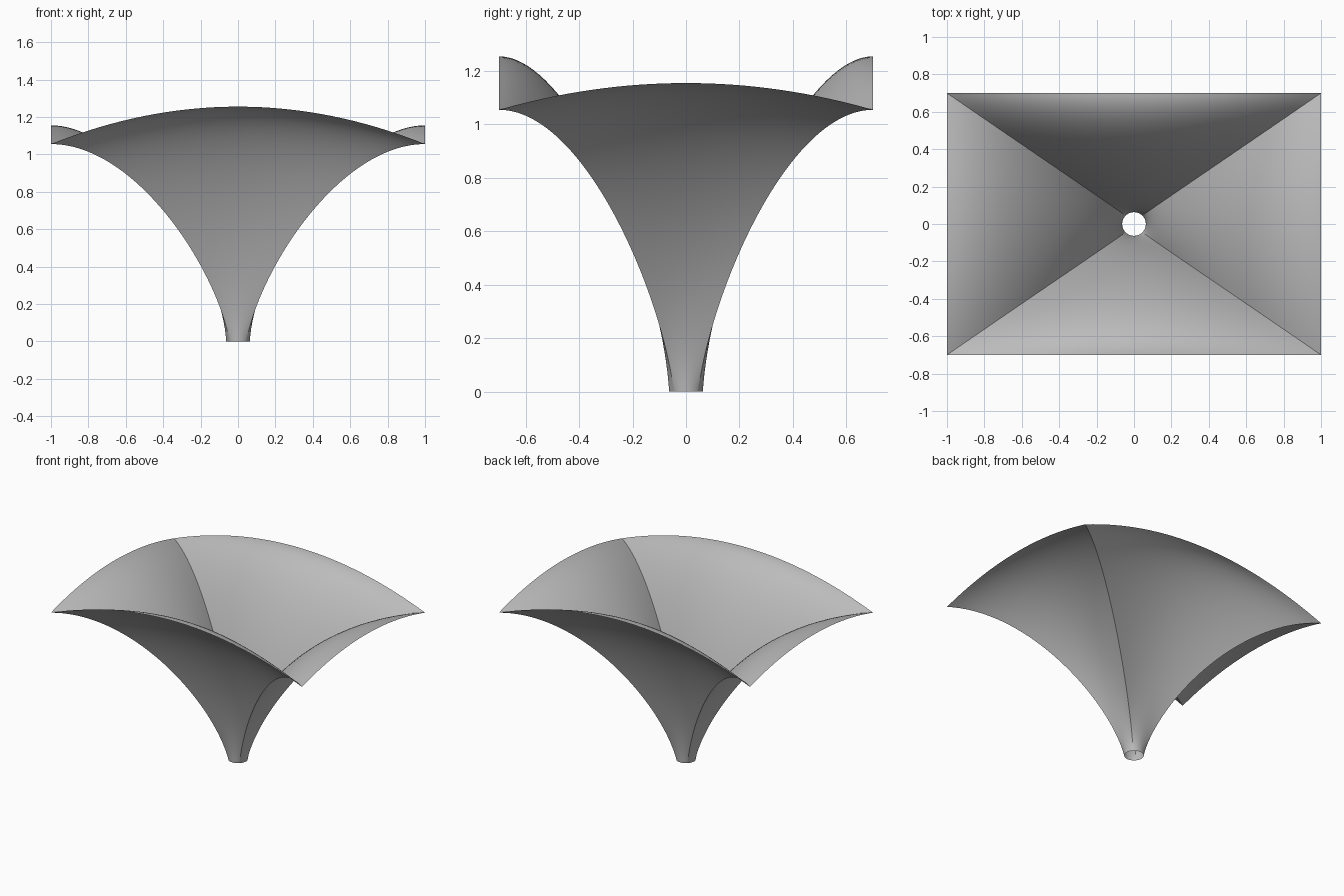
import bpy, bmesh, math
from mathutils import Vector

cube = bpy.data.objects.get("Cube")
if cube:
    bpy.data.objects.remove(cube, do_unlink=True)

grey = bpy.data.materials.new("plain_grey")
grey.use_nodes = True
grey.diffuse_color = (0.5, 0.5, 0.5, 1)
grey.node_tree.nodes["Principled BSDF"].inputs["Base Color"].default_value = (0.5, 0.5, 0.5, 1)

RADIUS = 0.063
ROWS, COLS = 40, 32
# Ridge handles (x, y, z) shared by neighbouring panels, and the rim corner
LOW, HIGH, CORNER = Vector((0.12, 0.10, 0.40)), Vector((0.55, 0.39, 1.055)), Vector((1, 0.7, 1.055))


def bezier(p, t):
    u = 1 - t
    return p[0] * u**3 + p[1] * 3 * u * u * t + p[2] * 3 * u * t * t + p[3] * t**3


def bow(corner, out_axis, mid_out, mid_z, s):
    """Point on a bowed cross line, as (outward, sideways, z)."""
    side = corner[1 - out_axis] * s
    out = mid_out + (corner[out_axis] - mid_out) * s * s
    return Vector((out, side, mid_z + (corner.z - mid_z) * s * s))


def panel(bm, axis, sign, high_out, top_z):
    """One quarter of the funnel, flaring from the round foot to an arched rim."""
    grid = []
    for j in range(COLS + 1):
        s = 2 * j / COLS - 1
        a = s * math.pi / 4
        ctrl = [Vector((RADIUS * math.cos(a), RADIUS * math.sin(a), 0)),
                bow(LOW, axis, 0.09, 0.45, s),
                bow(HIGH, axis, high_out, top_z, s),
                bow(CORNER, axis, CORNER[axis], top_z, s)]
        line = []
        for i in range(ROWS + 1):
            o, w, z = bezier(ctrl, i / ROWS)
            # Rotate the panel into place without mirroring it
            co = (o * sign, w * sign, z) if axis == 0 else (-w * sign, o * sign, z)
            line.append(bm.verts.new(co))
        grid.append(line)
    for a, b in zip(grid, grid[1:]):
        for i in range(ROWS):
            bm.faces.new((a[i], b[i], b[i + 1], a[i + 1]))


# Four panels joined along the ridges
bm = bmesh.new()
for sign in (1, -1):
    panel(bm, 0, sign, 0.60, 1.155)
    panel(bm, 1, sign, 0.42, 1.255)
bmesh.ops.remove_doubles(bm, verts=bm.verts, dist=0.0005)
mesh = bpy.data.meshes.new("funnel_canopy")
bm.to_mesh(mesh)
bm.free()
mesh.materials.append(grey)
canopy = bpy.data.objects.new("funnel_canopy", mesh)
bpy.context.collection.objects.link(canopy)

# Smooth panels, crisp ridges
bpy.ops.object.select_all(action="DESELECT")
canopy.select_set(True)
bpy.context.view_layer.objects.active = canopy
bpy.ops.object.shade_smooth_by_angle(angle=math.radians(25))
